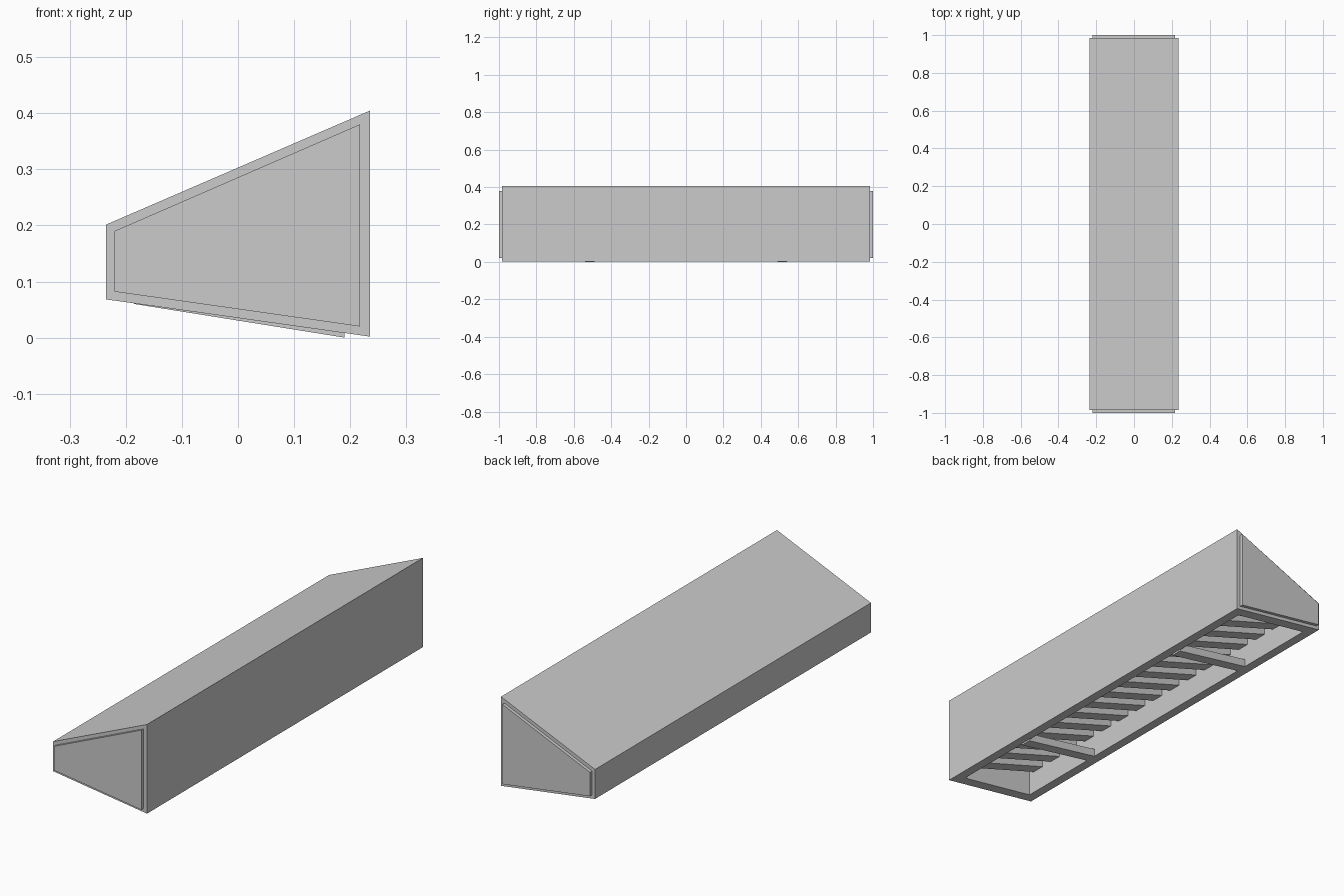
import bpy
import bmesh

cube = bpy.data.objects.get("Cube")
if cube:
    bpy.data.objects.remove(cube, do_unlink=True)

grey = bpy.data.materials.new("light_grey")
grey.use_nodes = True
COLOUR = (0.6, 0.6, 0.6, 1)
grey.diffuse_color = COLOUR
grey.node_tree.nodes["Principled BSDF"].inputs["Base Color"].default_value = COLOUR


def prism(name, profile, y0, y1):
    """Extrude an x-z outline along y."""
    bm = bmesh.new()
    face = bm.faces.new([bm.verts.new((x, y0, z)) for x, z in profile])
    ext = bmesh.ops.extrude_face_region(bm, geom=[face])
    moved = [v for v in ext["geom"] if isinstance(v, bmesh.types.BMVert)]
    bmesh.ops.translate(bm, verts=moved, vec=(0, y1 - y0, 0))
    bmesh.ops.recalc_face_normals(bm, faces=bm.faces)
    mesh = bpy.data.meshes.new(name)
    bm.to_mesh(mesh)
    bm.free()
    mesh.materials.append(grey)
    obj = bpy.data.objects.new(name, mesh)
    bpy.context.collection.objects.link(obj)
    return obj


def bottom(x):
    return 0.035 - 0.141 * x


def top(x):
    return 0.303 + 0.432 * x


HALF_W, HALF_L, RIM = 0.235, 0.985, 0.05
IN_X = HALF_W - RIM
IN_Y = HALF_L - RIM

# Wedge housing, hollowed from below
outline = [(-HALF_W, bottom(-HALF_W)), (HALF_W, bottom(HALF_W)),
           (HALF_W, top(HALF_W)), (-HALF_W, top(-HALF_W))]
housing = prism("housing", outline, -HALF_L, HALF_L)
hollow = [(-IN_X, -0.1), (IN_X, -0.1),
          (IN_X, top(IN_X) - 0.03), (-IN_X, top(-IN_X) - 0.03)]
cutter = prism("cavity_cutter", hollow, -IN_Y, IN_Y)
cutter.hide_render = True
cutter.hide_viewport = True
cut = housing.modifiers.new("cavity", "BOOLEAN")
cut.operation = "DIFFERENCE"
cut.solver = "EXACT"
cut.object = cutter

# Raised end plates
plate = [(-0.22, 0.082), (0.217, 0.02), (0.217, 0.38), (-0.22, 0.19)]
prism("front_end_plate", plate, -1, -HALF_L)
prism("back_end_plate", plate, HALF_L, 1)

# Two support bars across the opening
bar = [(-IN_X, 0.06), (0.19, 0), (0.19, 0.036), (-IN_X, 0.096)]
for name, y in (("front_support_bar", -0.515), ("back_support_bar", 0.515)):
    prism(name, bar, y - 0.025, y + 0.025)

# Row of louvre slats inside the cavity
slat = [(-IN_X, 0.165), (IN_X, 0.05), (IN_X, 0.1), (-IN_X, 0.21)]
COUNT = 16
STEP = 2 * IN_Y / COUNT
for i in range(COUNT):
    y = -IN_Y + STEP * (i + 0.5)
    prism(f"louvre_slat_{i + 1}", slat, y - 0.03, y + 0.03)
